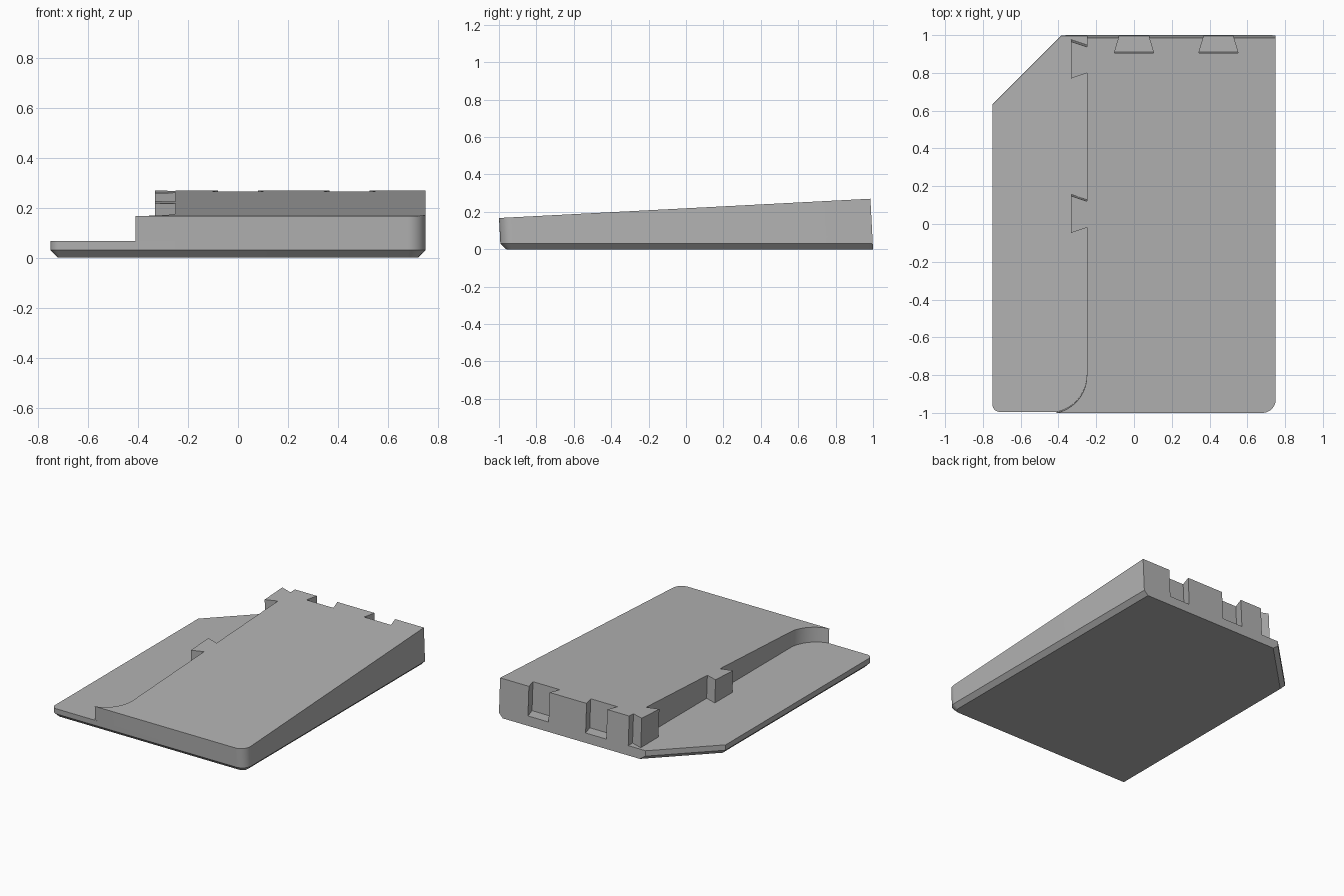
import bpy
import bmesh
from math import sin, cos, radians, sqrt, tan

old = bpy.data.objects.get("Cube")
if old:
    bpy.data.objects.remove(old, do_unlink=True)

LEAN = tan(radians(3))       # walls lean back by the slope of the top
SHELF = 0.067                # height of the flat shelf
HALF_W, FRONT, BACK = 0.75, -0.991, 1.0
WALL = -0.25                 # side wall of the raised wedge

grey = bpy.data.materials.new("plain grey")
grey.use_nodes = True
colour = (0.45, 0.45, 0.45, 1)
grey.diffuse_color = colour
grey.node_tree.nodes["Principled BSDF"].inputs["Base Color"].default_value = colour


def arc(cx, cy, r, start, end, steps=12):
    angles = [radians(start + (end - start) * i / steps) for i in range(steps + 1)]
    return [(cx + r * cos(a), cy + r * sin(a)) for a in angles]


def right_corner(inset):
    r = 0.07
    return arc(HALF_W - r, FRONT + r, r - inset, -90, 0)


def slab_outline(inset):
    """Plate with rounded front corners and one clipped back corner."""
    r = 0.04
    left = -HALF_W + inset
    clip = 1.385 - inset * sqrt(2)
    return (arc(-HALF_W + r, FRONT + r, r - inset, 180, 270)
            + right_corner(inset)
            + [(HALF_W - inset, BACK), (BACK - clip, BACK), (left, left + clip)])


def top_height(y):
    return (0.2189 + 0.0519 * y) / (1 + 0.0519 * LEAN)


def loft(name, layers, cap_bottom):
    """Join outlines (points, height function) into a leaning solid."""
    bm = bmesh.new()
    rings = []
    for points, height in layers:
        rings.append([bm.verts.new((x, y - LEAN * height(y), height(y)))
                      for x, y in points])
    n = len(rings[0])
    for low, high in zip(rings, rings[1:]):
        for i in range(n):
            j = (i + 1) % n
            bm.faces.new((low[i], low[j], high[j], high[i]))
    bm.faces.new(rings[-1])
    if cap_bottom:
        bm.faces.new(rings[0][::-1])
    mesh = bpy.data.meshes.new(name)
    bm.to_mesh(mesh)
    bm.free()
    mesh.materials.append(grey)
    obj = bpy.data.objects.new(name, mesh)
    bpy.context.collection.objects.link(obj)
    bpy.ops.object.select_all(action='DESELECT')
    obj.select_set(True)
    bpy.context.view_layer.objects.active = obj
    bpy.ops.object.shade_smooth_by_angle(angle=radians(25))
    return obj


# Base plate with a chamfered lower edge
loft("base_plate", [
    (slab_outline(0.03), lambda y: 0.0),
    (slab_outline(0.0), lambda y: 0.03),
    (slab_outline(0.0), lambda y: SHELF),
], cap_bottom=True)

# Raised wedge: dovetail sockets at the back, dovetail tabs along the side
wedge = right_corner(0) + [(HALF_W, BACK)]
for x in (0.447, 0.0):
    neck, wide, floor = 0.08, 0.104, BACK - 0.08
    wedge += [(x + neck, BACK), (x + wide, floor), (x - wide, floor), (x - neck, BACK)]
wedge.append((WALL, BACK))
for y in (0.882, 0.0625):
    neck, wide, tip = 0.07, 0.098, WALL - 0.083
    wedge += [(WALL, y + neck), (tip, y + wide), (tip, y - wide), (WALL, y - neck)]
# Concave sweep from the side wall to the front edge
wedge += arc(WALL - 0.2, -0.795, 0.2, 0, -78.5, 18)

loft("raised_wedge", [
    (wedge, lambda y: SHELF),
    (wedge, top_height),
], cap_bottom=False)
